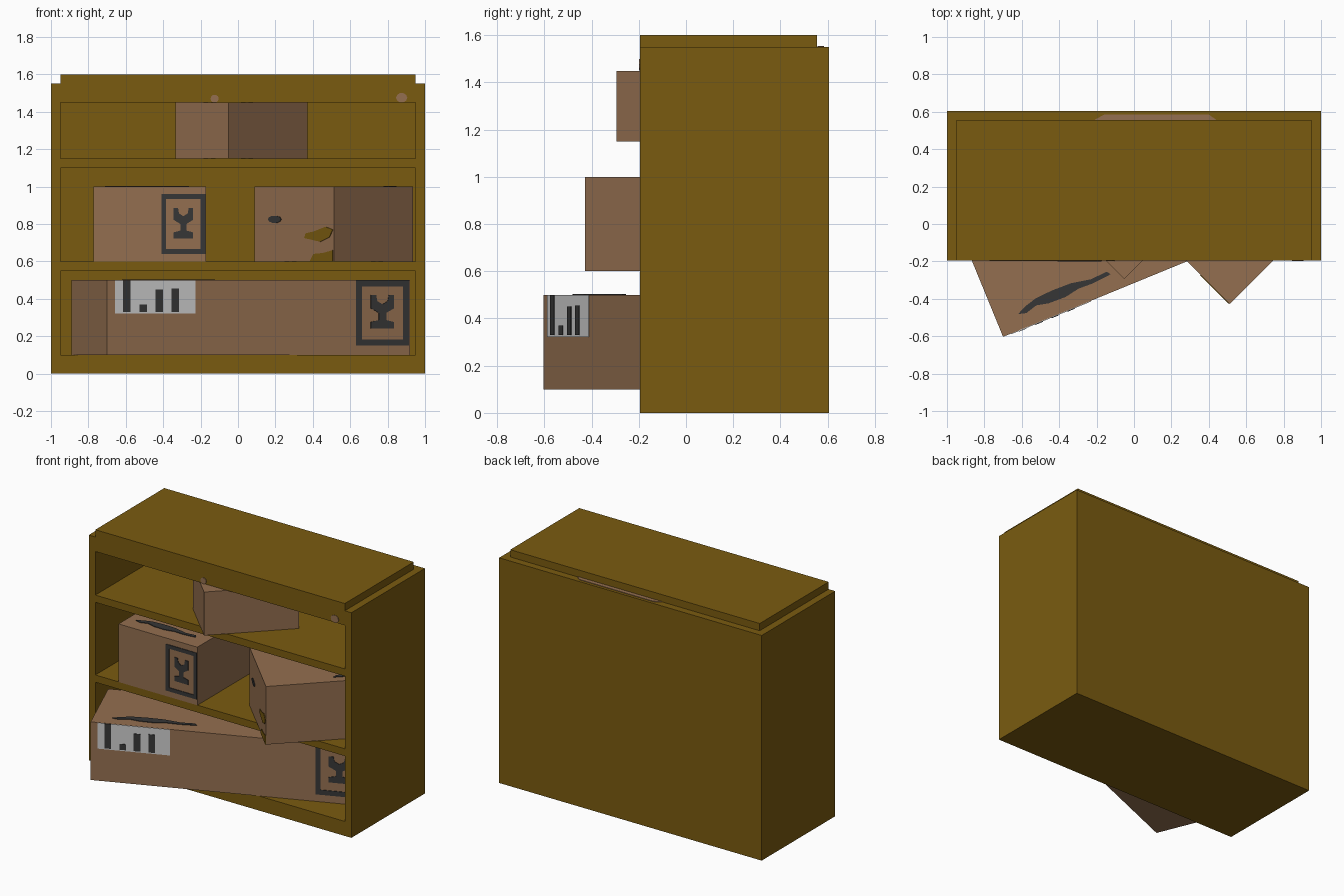
import bpy, bmesh, math
from mathutils import Matrix, Vector

old = bpy.data.objects.get("Cube")
if old:
    bpy.data.objects.remove(old)


def material(name, rgb):
    m = bpy.data.materials.new(name)
    m.use_nodes = True
    m.diffuse_color = (*rgb, 1)
    m.node_tree.nodes["Principled BSDF"].inputs["Base Color"].default_value = (*rgb, 1)
    return m


wood = material("olive_wood", (0.195, 0.105, 0.005))
card = material("cardboard", (0.296, 0.159, 0.08))
ink = material("dark_ink", (0.037, 0.037, 0.037))
paper = material("label_paper", (0.6, 0.6, 0.6))


def finish(bm, name, mat, matrix=Matrix()):
    bmesh.ops.recalc_face_normals(bm, faces=bm.faces)
    mesh = bpy.data.meshes.new(name)
    bm.to_mesh(mesh)
    bm.free()
    mesh.materials.append(mat)
    ob = bpy.data.objects.new(name, mesh)
    ob.matrix_world = matrix
    bpy.context.collection.objects.link(ob)
    return ob


def block(lo, hi):
    lo, hi = Vector(lo), Vector(hi)
    bm = bmesh.new()
    bmesh.ops.create_cube(bm, size=1)
    for v in bm.verts:
        v.co = (lo + hi) / 2 + v.co * (hi - lo)
    return bm


def plate(name, face, points, mat, thick=0.004):
    """Thin flat shape lying on a face frame (u, v, outward)."""
    bm = bmesh.new()
    f = bm.faces.new([bm.verts.new((u, v, -0.002)) for u, v in points])
    out = bmesh.ops.extrude_face_region(bm, geom=[f], use_keep_orig=True)["geom"]
    for v in out:
        if isinstance(v, bmesh.types.BMVert):
            v.co.z = thick
    return finish(bm, name, mat, face)


def rect(u0, v0, u1, v1):
    return [(u0, v0), (u1, v0), (u1, v1), (u0, v1)]


def oval(u, v, ru, rv, n=10):
    steps = [2 * math.pi * i / n for i in range(n)]
    return [(u + ru * math.cos(a), v + rv * math.sin(a)) for a in steps]


def frame(u, v, n, origin=(0, 0, 0)):
    m = Matrix((u, v, n)).transposed().to_4x4()
    m.translation = origin
    return m


FRONT = frame((1, 0, 0), (0, 0, 1), (0, -1, 0))
LEFT = frame((0, -1, 0), (0, 0, 1), (-1, 0, 0))

# Cabinet body with three open compartments pushed in from the front
openings = [(0.1, 0.55), (0.6, 1.1), (1.15, 1.45)]
bm = block((-1, -0.195, 0), (1, 0.605, 1.55))
cuts = [((s * 0.95, 0, 0), (1, 0, 0)) for s in (-1, 1)]
cuts += [((0, 0, z), (0, 0, 1)) for pair in openings for z in pair]
for co, no in cuts:
    bmesh.ops.bisect_plane(bm, geom=bm.verts[:] + bm.edges[:] + bm.faces[:],
                           plane_co=co, plane_no=no)
pockets = []
for f in bm.faces:
    c = f.calc_center_median()
    if c.y < -0.19 and abs(c.x) < 0.9 and any(a < c.z < b for a, b in openings):
        pockets.append(f)
pushed = bmesh.ops.extrude_discrete_faces(bm, faces=pockets)["faces"]
bmesh.ops.translate(bm, verts=[v for f in pushed for v in f.verts], vec=(0, 0.75, 0))
finish(bm, "cabinet_body", wood)
finish(block((-0.95, -0.195, 1.55), (0.95, 0.555, 1.6)), "cabinet_top", wood)

# Scuffs on the cabinet
cab_front = Matrix.Translation((0, -0.195, 0)) @ FRONT
plate("scuff_middle", cab_front, oval(-0.125, 1.47, 0.022, 0.022), card)
plate("scuff_left", cab_front, oval(0.875, 1.475, 0.03, 0.026), card)
plate("scuff_back_ledge", Matrix.Translation((0, 0, 1.55)),
      [(-0.21, 0.557), (0.44, 0.557), (0.4, 0.585), (-0.16, 0.585)], card)


def carton(name, corner, angle, size):
    """Box whose origin is its front right bottom corner."""
    m = Matrix.Translation(corner) @ Matrix.Rotation(math.radians(angle), 4, "Z")
    finish(block((0, 0, 0), size), name, card, m)
    return m


low = carton("bottom_carton", (-0.70, -0.603, 0.1), 22.3, (1.75, 0.5, 0.4))
mid = carton("middle_right_carton", (-0.772, -0.197, 0.6), 0, (0.6, 0.6, 0.4))
turned = carton("middle_left_carton", (0.512, -0.427, 0.6), 45, (0.6, 0.6, 0.4))
carton("top_carton", (-0.052, -0.295, 1.15), 45, (0.6, 0.4, 0.299))


# Shipping mark: a rounded border around a goblet shape
def goblet_mark(name, face, u0, v0, w, h):
    b = 0.11 * w
    bars = [(0, 0, w, b), (0, h - b, w, h), (0, b, b, h - b), (w - b, b, w, h - b)]
    for i, (a, c, d, e) in enumerate(bars):
        plate(f"{name}_border_{i}", face, rect(u0 + a, v0 + c, u0 + d, v0 + e), ink)
    half = [(0.22, 0.26), (0.22, 0.36), (0.07, 0.39), (0.07, 0.5), (0.22, 0.57),
            (0.22, 0.77), (0.12, 0.77), (0.1, 0.68)]
    shape = half + [(0, 0.63)] + [(-x, y) for x, y in reversed(half)]
    plate(f"{name}_goblet", face, [(u0 + w * (0.5 + x), v0 + h * y) for x, y in shape], ink)


goblet_mark("bottom_mark", low @ FRONT, 1.438, 0.05, 0.305, 0.35)
goblet_mark("middle_mark", mid @ FRONT, 0.362, 0.04, 0.236, 0.32)

# Paper label with bars of differing height
plate("label", low @ FRONT, rect(0.045, 0.222, 0.508, 0.399), paper)
for i, (u, top) in enumerate([(0.09, 0.399), (0.185, 0.27), (0.277, 0.35), (0.37, 0.355)]):
    plate(f"label_bar_{i}", low @ FRONT, rect(u, 0.23, u + 0.042, top), ink, 0.007)


# Ragged ink smears on the carton tops
def smear(name, box, u0, u1, v, width):
    lower = [(0, -0.3), (0.08, -0.5), (0.2, -0.2), (0.32, -0.45), (0.5, -0.5),
             (0.65, -0.25), (0.8, -0.3), (1, -0.15)]
    upper = [(0.97, 0.2), (0.8, 0.1), (0.6, 0.45), (0.4, 0.5), (0.22, 0.4), (0.1, 0.1)]
    pts = [(u0 + (u1 - u0) * a, v + width * b) for a, b in lower + upper]
    plate(name, box @ Matrix.Translation((0, 0, 0.4)), pts, ink)


smear("bottom_smear", low, 0.12, 0.66, 0.1, 0.06)
smear("middle_smear", mid, 0.06, 0.51, 0.12, 0.06)
smear("turned_smear", turned, 0.44, 0.54, 0.07, 0.03)

# Blots on the turned carton
side = turned @ LEFT
plate("ink_blot", side, oval(-0.445, 0.225, 0.05, 0.02), ink)
plate("wood_blot_high", side, [(-0.22, 0.125), (-0.1, 0.105), (-0.03, 0.13), (-0.005, 0.17),
                               (-0.06, 0.185), (-0.15, 0.16), (-0.21, 0.15)], wood)
plate("wood_blot_low", side, [(-0.18, 0.0), (-0.005, 0.0), (-0.005, 0.06),
                              (-0.08, 0.045), (-0.15, 0.04)], wood)
